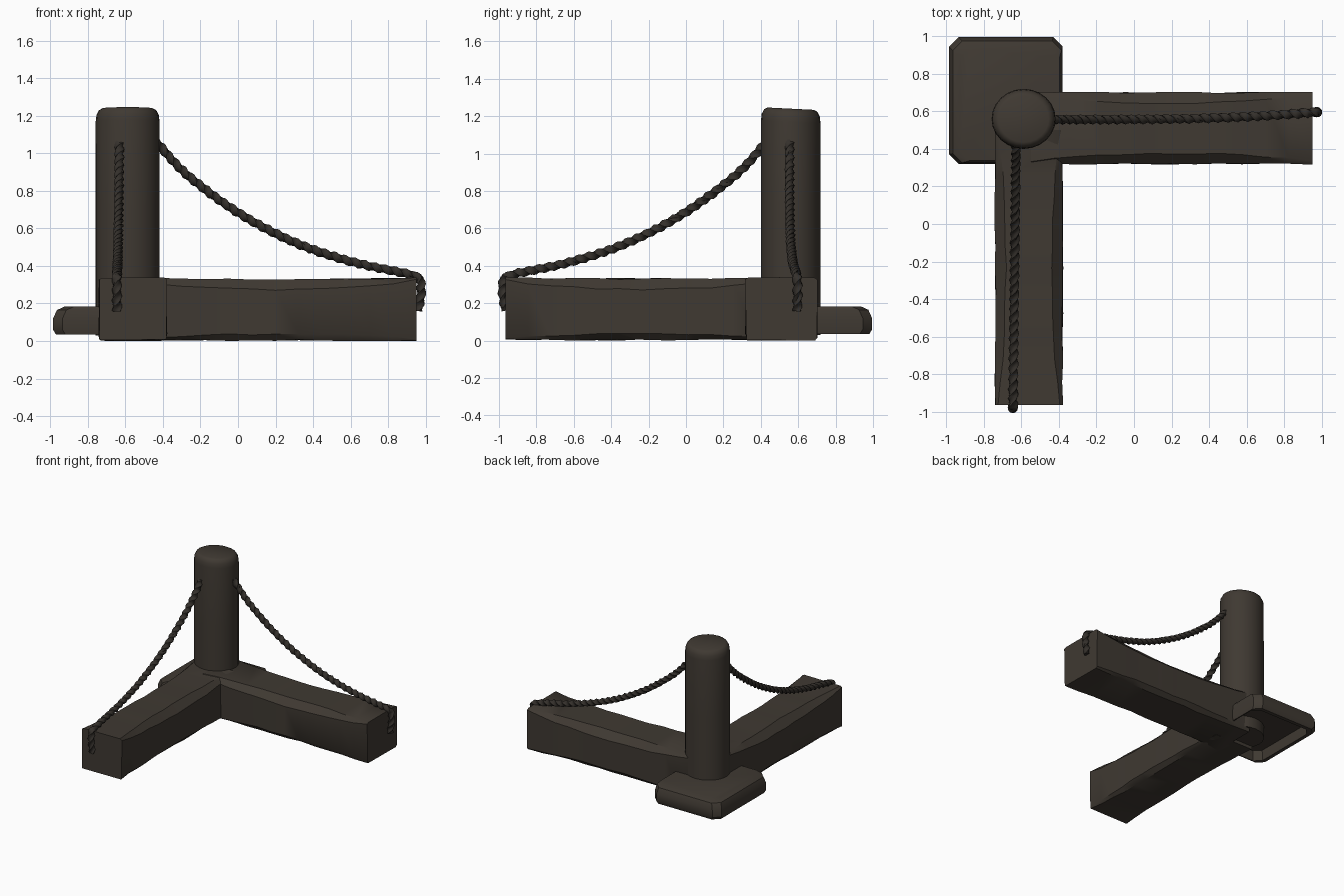
import bpy, bmesh, math, random
from mathutils import Vector

if "Cube" in bpy.data.objects:
    bpy.data.objects.remove(bpy.data.objects["Cube"])

random.seed(4)


def material(name, rgb):
    m = bpy.data.materials.new(name)
    m.diffuse_color = (*rgb, 1)
    m.use_nodes = True
    m.node_tree.nodes["Principled BSDF"].inputs["Base Color"].default_value = m.diffuse_color
    return m


WOOD = material("weathered dark wood", (0.050, 0.041, 0.032))
ROPE = material("tarred rope", (0.034, 0.029, 0.024))


def finish(name, bm, mat, angle=35):
    bmesh.ops.recalc_face_normals(bm, faces=bm.faces)
    me = bpy.data.meshes.new(name)
    bm.to_mesh(me)
    bm.free()
    me.materials.append(mat)
    ob = bpy.data.objects.new(name, me)
    bpy.context.collection.objects.link(ob)
    bpy.ops.object.select_all(action='DESELECT')
    ob.select_set(True)
    bpy.context.view_layer.objects.active = ob
    bpy.ops.object.shade_smooth_by_angle(angle=math.radians(angle))
    return ob


def loft(bm, sections, cap=True):
    """Skin a list of closed rings; cap both ends unless told otherwise."""
    rings = [[bm.verts.new(p) for p in s] for s in sections]
    n = len(rings[0])
    for a, b in zip(rings, rings[1:]):
        for i in range(n):
            j = (i + 1) % n
            bm.faces.new((a[i], a[j], b[j], b[i]))
    if cap:
        bm.faces.new(rings[0])
    bm.faces.new(rings[-1])


# Hewn beams: the long edges are worn round in the middle, crisp at the sawn ends
def beam(name, start, end, w0, w1, along_x):
    bm = bmesh.new()
    sections, steps = [], 12
    for k in range(steps + 1):
        t = k / steps
        l = start + (end - start) * t
        wear = math.sin(math.pi * t) ** 0.7
        c = 0.012 + 0.045 * wear
        b = 0.008 + 0.025 * wear
        j = lambda: random.uniform(-0.004, 0.004)
        lo, hi = 0.004, 0.338 - 0.008 * wear
        ring = [(w0 + b, lo), (w1 - b, lo), (w1, lo + b), (w1, hi - c),
                (w1 - c, hi), (w0 + c, hi), (w0, hi - c), (w0, lo + b)]
        ring = [(w + j(), max(0, z + j())) for w, z in ring]
        sections.append([(l, w, z) if along_x else (w, l, z) for w, z in ring])
    loft(bm, sections)
    return finish(name, bm, WOOD, 40)


beam("side_beam", -0.55, 0.95, 0.32, 0.70, True)
beam("front_beam", 0.50, -0.965, -0.74, -0.38, False)

# Upright post with a worn, rounded top
bm = bmesh.new()
profile = [(0.03, 1.0), (0.3, 1.0), (0.7, 1.0), (1.17, 0.995), (1.205, 0.97),
           (1.23, 0.89), (1.24, 0.78)]
sections = []
for z, s in profile:
    ring = []
    for i in range(24):
        a = math.tau * i / 24
        y = 0.16 * s * math.sin(a)
        tilt = -0.05 * y if z > 1 else 0
        ring.append((-0.588 + 0.171 * s * math.cos(a), 0.56 + y, z + tilt))
    sections.append(ring)
loft(bm, sections)
finish("post", bm, WOOD)


# Footing slab: chamfered plate, hollow underneath
def slab_ring(inset, z, corner=0.05):
    x0, x1, y0, y1 = -0.985 + inset, -0.38 - inset * 0.3, 0.32 + inset * 0.3, 0.995 - inset
    c = corner
    return [(x0 + c, y0, z), (x1 - c, y0, z), (x1, y0 + c, z), (x1, y1 - c, z),
            (x1 - c, y1, z), (x0 + c, y1, z), (x0, y1 - c, z), (x0, y0 + c, z)]


bm = bmesh.new()
loft(bm, [slab_ring(0.05, 0.12), slab_ring(0.045, 0.035), slab_ring(0.015, 0.035),
          slab_ring(0, 0.06), slab_ring(0, 0.12), slab_ring(0.02, 0.165),
          slab_ring(0.06, 0.183)])
finish("footing_slab", bm, WOOD)


# Twisted three-strand ropes, swept along a smooth path
def rope(name, pts):
    p = [Vector(q) for q in pts]
    p = [2 * p[0] - p[1]] + p + [2 * p[-1] - p[-2]]
    path = []
    for i in range(1, len(p) - 2):
        a, b, c, d = p[i - 1:i + 3]
        n = max(3, round((c - b).length / 0.012))
        for k in range(n):
            t = k / n
            path.append(0.5 * (2 * b + (c - a) * t + (2 * a - 5 * b + 4 * c - d) * t * t
                               + (3 * b - a - 3 * c + d) * t ** 3))
    path.append(p[-2])
    flat = (p[-2] - p[1])
    side = Vector((-flat.y, flat.x, 0)).normalized()
    sections, dist = [], 0
    for i, q in enumerate(path):
        tan = (path[min(i + 1, len(path) - 1)] - path[max(i - 1, 0)]).normalized()
        up = tan.cross(side).normalized()
        dist += (q - path[i - 1]).length if i else 0
        ring = []
        for k in range(12):
            a = math.tau * k / 12
            r = 0.022 + 0.005 * math.cos(3 * a) + random.uniform(-0.0015, 0.0015)
            a += dist * 38
            ring.append(q + r * (math.cos(a) * side + math.sin(a) * up))
        sections.append(ring)
    bm = bmesh.new()
    loft(bm, sections)
    finish(name, bm, ROPE, 50)


# Sag shared by both ropes: distance along the beam, height
sag = [(0.0, 1.06), (0.17, 0.88), (0.45, 0.675), (0.75, 0.52), (1.05, 0.42),
       (1.36, 0.352), (1.405, 0.32), (1.41, 0.25), (1.395, 0.16)]
rope("side_rope", [(-0.435 + d, 0.555 + 0.04 * (d / 1.4) ** 3, z) for d, z in sag])
rope("front_rope", [(-0.63 - 0.015 * d / 1.4, 0.43 - d, z) for d, z in sag])
